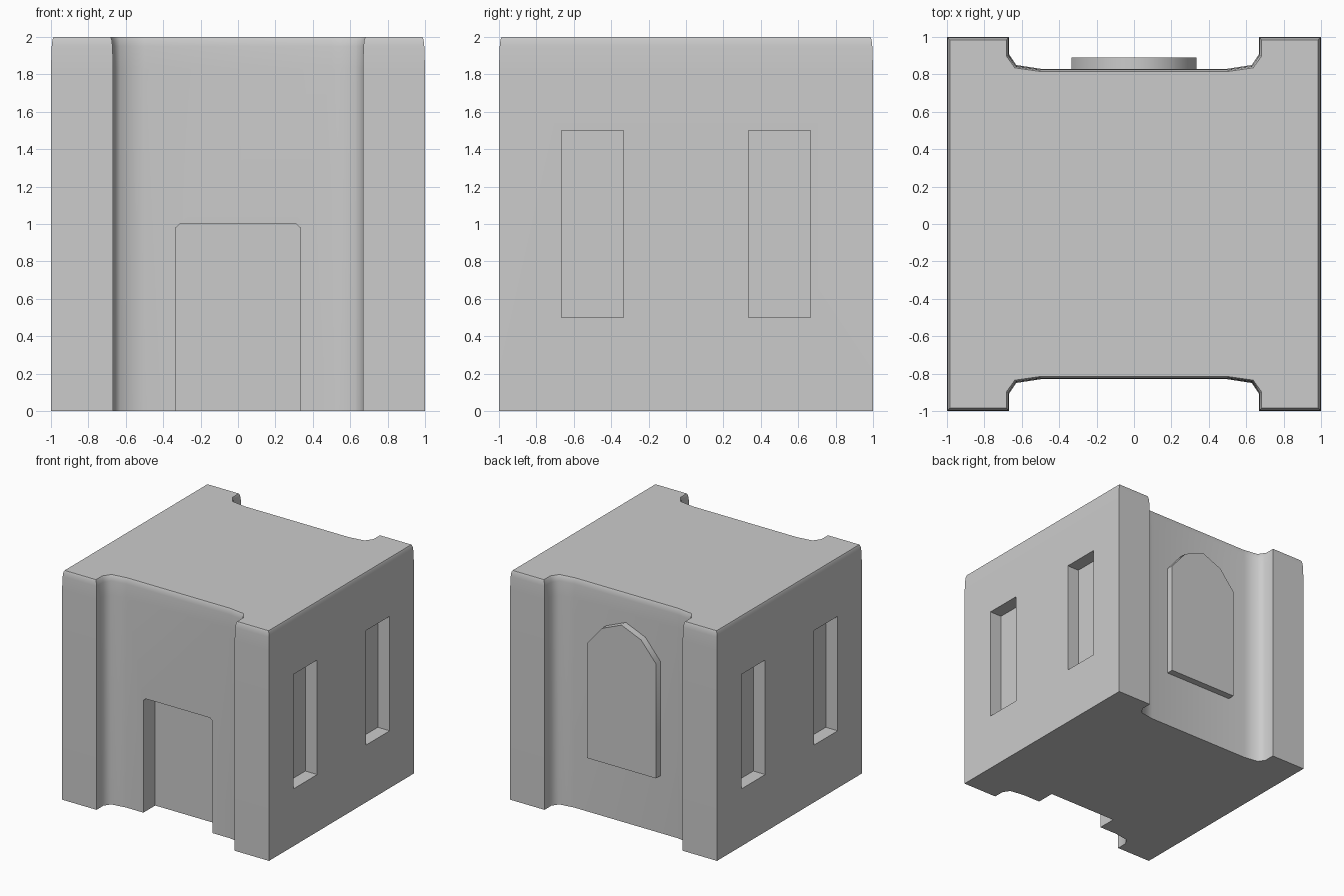
import bpy, bmesh, math

if "Cube" in bpy.data.objects:
    bpy.data.objects.remove(bpy.data.objects["Cube"])

# Quadrant of the plan outline (x, y) with the inward direction for the softened top
QUAD = [((1, 1), (-1, -1)), ((0.667, 1), (1, -1)), ((0.667, 0.905), (1, -0.5)),
        ((0.63, 0.85), (0.5, -1)), ((0.5, 0.83), (0, -1))]


def outline(inset):
    q = [(p[0] + d[0] * inset, p[1] + d[1] * inset) for p, d in QUAD]
    back = q + [(-x, y) for x, y in reversed(q)]
    return back + [(-x, -y) for x, y in back]


def loft(name, rings):
    """Join equal-length rings of 3D points into a closed solid."""
    bm = bmesh.new()
    loops = [[bm.verts.new(p) for p in r] for r in rings]
    n = len(loops[0])
    for a, b in zip(loops, loops[1:]):
        for i in range(n):
            j = (i + 1) % n
            bm.faces.new((a[i], a[j], b[j], b[i]))
    bm.faces.new(loops[0][::-1])
    bm.faces.new(loops[-1])
    bmesh.ops.recalc_face_normals(bm, faces=bm.faces)
    mesh = bpy.data.meshes.new(name)
    bm.to_mesh(mesh)
    bm.free()
    obj = bpy.data.objects.new(name, mesh)
    bpy.context.collection.objects.link(obj)
    return obj


def slab_y(name, pts, y0, y1):
    return loft(name, [[(x, y, z) for x, z in pts] for y in (y0, y1)])


def activate(obj):
    bpy.ops.object.select_all(action='DESELECT')
    obj.select_set(True)
    bpy.context.view_layer.objects.active = obj


def carve(target, cutter):
    mod = target.modifiers.new(cutter.name, 'BOOLEAN')
    mod.operation = 'DIFFERENCE'
    mod.solver = 'EXACT'
    mod.object = cutter
    cutter.hide_render = True
    activate(target)
    bpy.ops.object.modifier_apply(modifier=mod.name)
    bpy.data.objects.remove(cutter)


# Tower block: corner piers, recessed front and back walls, softened top edge
tower = loft("tower_block", [[(x, y, z) for x, y in outline(o)]
             for z, o in ((0, 0), (1.83, 0), (1.95, 0.004), (1.985, 0.008), (2, 0.015))])

# Doorway recess in the front wall, open at the bottom
door = [(-0.333, -0.1), (0.333, -0.1), (0.333, 0.98), (0.31, 1.0), (-0.31, 1.0), (-0.333, 0.98)]
carve(tower, slab_y("doorway_cutter", door, -1.2, -0.667))

# Two window recesses on each side
for sx in (-1, 1):
    for sy in (-1, 1):
        cy = sy * 0.5
        pts = [(cy - 0.165, 0.5), (cy + 0.165, 0.5), (cy + 0.165, 1.5), (cy - 0.165, 1.5)]
        carve(tower, loft("window_cutter", [[(sx * x, y, z) for y, z in pts] for x in (0.885, 1.2)]))

# Raised pointed-arch panel on the back wall
arch = [(-0.333, 0.5), (0.333, 0.5), (0.333, 1.5), (0.19, 1.67), (0, 1.75), (-0.19, 1.67), (-0.333, 1.5)]
panel = slab_y("arched_panel", arch, 0.78, 0.89)

for obj in (tower, panel):
    activate(obj)
    bpy.ops.object.shade_smooth_by_angle(angle=math.radians(48))
